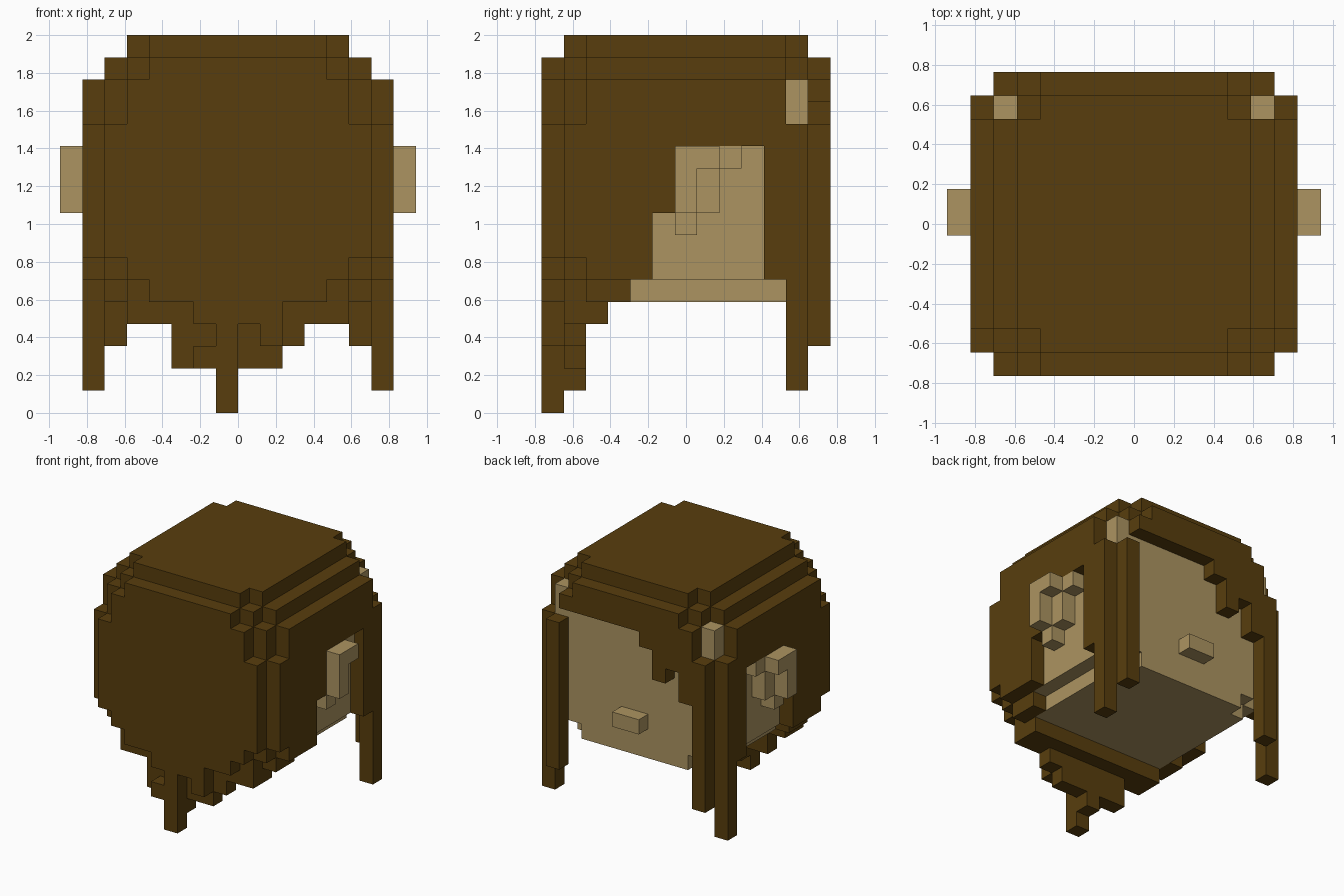
import bpy, bmesh, math
from mathutils import Vector

if "Cube" in bpy.data.objects:
    bpy.data.objects.remove(bpy.data.objects["Cube"])

U = 2 / 17          # edge of one cube
Y0 = 6.5            # half depth in cubes
hair, skin = set(), set()


def cells(x0, x1, y0, y1, z0, z1):
    return {(x, y, z) for x in range(x0, x1) for y in range(y0, y1) for z in range(z0, z1)}


def both(x0, x1, y0, y1, z0, z1):
    """Block on the right side plus its mirror image."""
    return cells(x0, x1, y0, y1, z0, z1) | cells(-x1, -x0, y0, y1, z0, z1)


def mid(half, y0, y1, z0, z1):
    return cells(-half, half, y0, y1, z0, z1)


# Rounded cap of hair, in layers from the top down
for half, y, z0, z1 in [(5, 2, 16, 17), (4, 1, 16, 17),
                        (6, 2, 15, 16), (5, 1, 15, 16), (4, 0, 15, 16),
                        (7, 2, 13, 15), (6, 1, 13, 15), (5, 0, 13, 15),
                        (7, 1, 7, 13), (6, 0, 7, 13)]:
    hair |= mid(half, y, 13 - y, z0, z1)

# Rounded lower rim of hair
for half, y0, y1, z in [(5, 0, 1, 6), (6, 1, 2, 6), (7, 2, 5, 6),
                        (4, 0, 1, 5), (5, 1, 2, 5), (6, 2, 4, 5),
                        (2, 0, 1, 4), (5, 1, 3, 4)]:
    hair |= mid(half, y0, y1, z, z + 1)

# Ragged tail: (x, lowest z) for the outer and the inner layer
for y, columns in [(0, [(-1, 0), (1, 3)]),
                   (1, [(-3, 2), (-2, 2), (-1, 1), (0, 2), (1, 2), (2, 3)])]:
    for x, low in columns:
        hair |= cells(x, x + 1, y, y + 1, low, 5)
hair |= cells(-2, -1, 0, 1, 2, 3)

# Openings at the sides
hair -= both(6, 7, 5, 6, 6, 9)
hair -= both(6, 7, 6, 10, 6, 12)
hair |= both(6, 7, 10, 11, 6, 7)

# Opening over the face, with a stepped fringe
for x0, x1, low in [(-1, 5, 14), (-2, -1, 13), (-3, -2, 11), (-4, -3, 12), (-5, -4, 10)]:
    hair -= cells(x0, x1, 12, 13, 0, low)

# Long locks beside the face
hair |= both(6, 7, 11, 12, 1, 8)
hair |= both(5, 6, 12, 13, 3, 8)

# Head block inside the hair
skin |= mid(6, 3, 11, 6, 15) | mid(5, 11, 12, 6, 15) | mid(6, 11, 12, 7, 15)
skin |= mid(5, 3, 11, 5, 6) | mid(4, 11, 12, 5, 6)

# Ears: wide inner layer, narrow outer layer
skin |= both(6, 7, 6, 9, 11, 12) | both(6, 7, 6, 8, 9, 12) | both(6, 7, 6, 7, 8, 9)
skin |= both(7, 8, 6, 8, 11, 12) | both(7, 8, 6, 7, 9, 11)

# Nose
skin |= mid(1, 12, 13, 7, 8)
hair -= skin
solid = hair | skin


def build(name, part, color):
    """Mesh of all outer cube sides of a part, merged into flat faces."""
    bm = bmesh.new()
    for c in sorted(part):
        for axis in range(3):
            for s in (0, 1):
                n = list(c)
                n[axis] += 2 * s - 1
                if tuple(n) in solid:
                    continue
                a, b = (axis + 1) % 3, (axis + 2) % 3
                loop = [(0, 0), (1, 0), (1, 1), (0, 1)]
                verts = []
                for i, j in (loop if s else loop[::-1]):
                    p = list(c)
                    p[axis] += s
                    p[a] += i
                    p[b] += j
                    verts.append(bm.verts.new(Vector((p[0], p[1] - Y0, p[2])) * U))
                bm.faces.new(verts)
    bmesh.ops.remove_doubles(bm, verts=bm.verts, dist=1e-4)
    bmesh.ops.dissolve_limit(bm, angle_limit=math.radians(1), verts=bm.verts, edges=bm.edges)
    mesh = bpy.data.meshes.new(name)
    bm.to_mesh(mesh)
    bm.free()
    mat = bpy.data.materials.new(name + "_color")
    mat.diffuse_color = (*color, 1)
    mat.use_nodes = True
    mat.node_tree.nodes["Principled BSDF"].inputs["Base Color"].default_value = mat.diffuse_color
    mesh.materials.append(mat)
    bpy.context.collection.objects.link(bpy.data.objects.new(name, mesh))


build("hair", hair, (0.098, 0.048, 0.004))
build("head", skin, (0.413, 0.296, 0.119))
